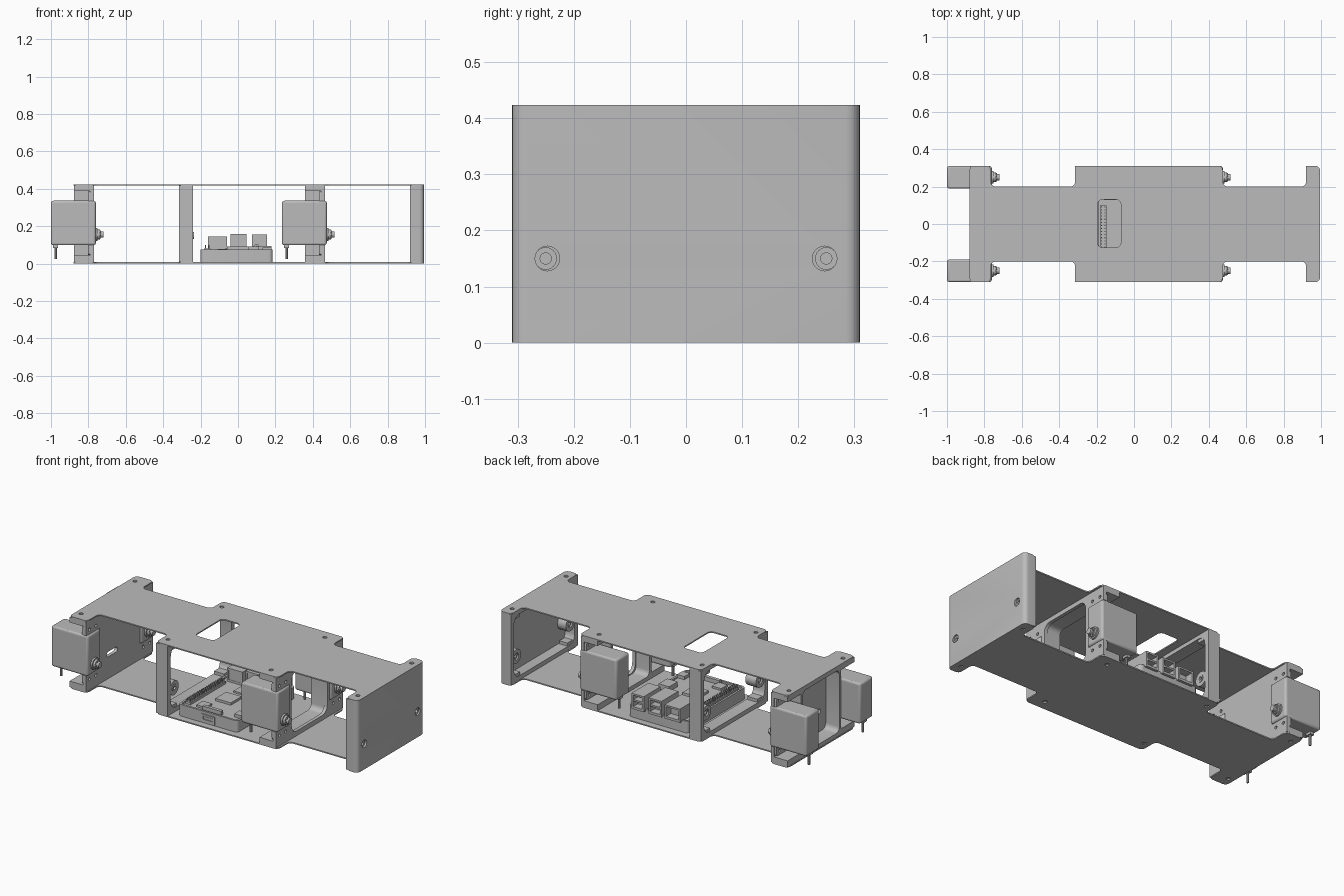
import bpy, bmesh, math
from mathutils import Matrix, Vector

if "Cube" in bpy.data.objects:
    bpy.data.objects.remove(bpy.data.objects["Cube"])

grey = bpy.data.materials.new("plain_grey")
grey.use_nodes = True
COLOUR = (0.5, 0.5, 0.5, 1)
grey.diffuse_color = COLOUR
grey.node_tree.nodes["Principled BSDF"].inputs["Base Color"].default_value = COLOUR

# Profile plane for each extrusion axis: x -> (y, z), y -> (x, z), z -> (x, y)
AXES = {"x": Matrix(((0, 0, 1, 0), (1, 0, 0, 0), (0, 1, 0, 0), (0, 0, 0, 1))),
        "y": Matrix(((1, 0, 0, 0), (0, 0, 1, 0), (0, 1, 0, 0), (0, 0, 0, 1))),
        "z": Matrix.Identity(4)}


def finish(mesh):
    bm = bmesh.new()
    bm.from_mesh(mesh)
    bmesh.ops.remove_doubles(bm, verts=bm.verts, dist=0.00005)
    bmesh.ops.recalc_face_normals(bm, faces=bm.faces)
    for f in bm.faces:
        f.smooth = True
        f.material_index = 0
    bm.to_mesh(mesh)
    bm.free()
    mesh.set_sharp_from_angle(angle=math.radians(32))
    mesh.materials.clear()
    mesh.materials.append(grey)


def baked(obj):
    return bpy.data.meshes.new_from_object(
        obj.evaluated_get(bpy.context.evaluated_depsgraph_get()))


def link(name, data):
    obj = bpy.data.objects.new(name, data)
    bpy.context.collection.objects.link(obj)
    return obj


def prism(name, loops, lo, hi, axis):
    """Extrude an outline with holes from lo to hi along an axis."""
    curve = bpy.data.curves.new(name, "CURVE")
    curve.dimensions = "2D"
    curve.fill_mode = "BOTH"
    curve.extrude = (hi - lo) / 2
    for loop in loops:
        spline = curve.splines.new("POLY")
        spline.points.add(len(loop) - 1)
        for point, (u, v) in zip(spline.points, loop):
            point.co = (u, v, 0, 1)
        spline.use_cyclic_u = True
    helper = link("outline_helper", curve)
    mesh = baked(helper)
    bpy.data.objects.remove(helper)
    mesh.transform(AXES[axis] @ Matrix.Translation((0, 0, (lo + hi) / 2)))
    finish(mesh)
    return link(name, mesh)


def rounded(points, r, steps=5):
    """Fillet every right-angled corner of an outline."""
    out = []
    for i, p in enumerate(points):
        p = Vector(p)
        u = (Vector(points[i - 1]) - p).normalized()
        v = (Vector(points[(i + 1) % len(points)]) - p).normalized()
        for k in range(steps + 1):
            a = math.pi / 2 * k / steps
            out.append(p + (u + v) * r - v * r * math.cos(a) - u * r * math.sin(a))
    return out


def rect(u0, u1, v0, v1):
    return [(u0, v0), (u1, v0), (u1, v1), (u0, v1)]


def circle(u, v, r, n=24):
    return [(u + r * math.cos(2 * math.pi * k / n), v + r * math.sin(2 * math.pi * k / n))
            for k in range(n)]


def box(name, x0, x1, y0, y1, z0, z1, bevel=0):
    obj = prism(name, [rect(x0, x1, y0, y1)], z0, z1, "z")
    if bevel:
        mod = obj.modifiers.new("soft_edges", "BEVEL")
        mod.width, mod.segments = bevel, 3
    return obj


def mirrored(half):
    """Close a y > 0 outline with its copy across y = 0."""
    return half + [(x, -y) for x, y in reversed(half)]


T, TOP, WIDE = 0.007, 0.424, 0.31

# Deck plates
outline = rounded(mirrored([
    (.995, WIDE), (.92, WIDE), (.92, .2), (.475, .2), (.475, WIDE), (-.315, WIDE),
    (-.315, .2), (-.765, .2), (-.765, WIDE), (-.88, WIDE)]), 0.025)
holes = [circle(x, s * .25, .012, 16) for x in (-.845, -.28, .39, .955) for s in (1, -1)]
window = rounded(rect(-.195, -.07, -.125, .13), .025)
prism("bottom_deck", [outline] + holes, 0, T, "z")
prism("top_deck", [outline, window] + holes, TOP - T, TOP, "z")

# Open bearing frames
for name, x0, x1, edge in (("middle_frame", -.315, -.24, WIDE), ("end_frame", .921, .982, .3)):
    prism(name, [rect(-edge, edge, T, TOP - T),
                 rounded(rect(-.282, .282, .032, .395), .05)], x0, x1, "x")
    for s in (1, -1):
        prism(name + "_bearing", [circle(s * .25, .15, .042), circle(s * .25, .15, .02)],
              x0 + .006, x1, "x")
        prism(name + "_bush", [circle(s * .25, .15, .02), circle(s * .25, .15, .01)],
              x0 + .015, x1 + .004, "x")
        for z0, z1 in ((T, .05), (.375, TOP - T)):
            box(name + "_screw_lug", x0 + .005, x1 - .005, *sorted((s * .22, s * .29)), z0, z1)

# End cover with wrapped sides and two pivot holes
corner = rounded([(.995, WIDE), (.9, WIDE)], 0) and rounded(
    rect(.87, .995, -WIDE, WIDE), .025)
wrap = [(max(p[0], .92), p[1]) for p in corner]
inner = [(.92, .285), (.982, .285), (.982, -.285), (.92, -.285)]
right = sorted((p for p in wrap if p[0] > .93), key=lambda p: p[1])
cover = prism("end_cover", [[(.92, -WIDE)] + right + [(.92, WIDE)] + inner], 0.004, TOP - .004, "z")
for s in (1, -1):
    cutter = prism("pivot_cutter", [circle(s * .247, .15, .022)], .95, 1.05, "x")
    cutter.hide_render = True
    mod = cover.modifiers.new("pivot_hole", "BOOLEAN")
    mod.object, mod.solver = cutter, "EXACT"
    cut = baked(cover)
    cover.modifiers.clear()
    finish(cut)
    cover.data = cut
    bpy.data.objects.remove(cutter)


# Servo frames: deep ribbed rim plus a thin mounting face
def notched(low, high):
    half = [(WIDE, T), (WIDE, low), (.188, low), (.188, high), (WIDE, high), (WIDE, TOP - T)]
    return half + [(-y, z) for y, z in reversed(half)]


for name, x1, opening in (("rear_servo_frame", -.77, rounded(rect(-.12, -.02, .135, .165), .014)),
                          ("middle_servo_frame", .465, rounded(rect(-.165, .165, .035, .392), .045))):
    prism(name + "_rim", [notched(.042, .387), rounded(rect(-.17, .17, .03, .396), .03)],
          x1 - .108, x1 - .002, "x")
    screws = [circle(s * .25 + d, z, .009, 12) for s in (1, -1) for d in (-.03, .03)
              for z in (.07, .362)]
    prism(name + "_face", [notched(.1, .335), opening] + screws, x1 - .02, x1, "x")


# Servos: body, mounting ears, output horn and cable
def servo(x, y):
    box("servo_body", x, x + .24, y - .06, y + .06, .098, .336, .012)
    prism("servo_ears", [rounded(rect(y - .055, y + .055, .046, .384), .012)]
          + [circle(y + d, z, .008, 12) for d in (-.03, .03) for z in (.07, .362)],
          x + .198, x + .212, "x")
    for part, r, a, b in (("collar", .034, .235, .25), ("horn_disc", .026, .25, .263),
                          ("horn_hub", .017, .263, .28)):
        prism("servo_" + part, [circle(y, .155, r)], x + a, x + b, "x")
    for k in range(6):
        t = math.pi * k / 3
        prism("horn_screw", [circle(y + .019 * math.cos(t), .155 + .019 * math.sin(t), .005, 8)],
              x + .26, x + .268, "x")
    box("cable_plug", x + .012, x + .038, y - .018, y + .018, .084, .1)
    prism("cable", [circle(x + .025, y, .007, 10)], .025, .09, "z")


for x in (-1, .235):
    for s in (1, -1):
        servo(x, s * .25)

# Electronics tray
prism("tray_wall", [rounded(rect(-.2, .185, -.27, .27), .02),
                    rounded(rect(-.188, .173, -.258, .258), .012)], T, .075, "z")
box("tray_floor", -.19, .175, -.26, .26, T, .018)
box("circuit_board", -.187, .172, -.257, .257, .058, .066)
prism("card_slot", [rect(-.048, .04, .012, .06), rect(-.036, .028, .03, .05)], -.275, -.25, "y")
box("memory_card", -.034, .026, -.272, -.2, .034, .046)

# Sockets on the board's back edge
for name, x0, x1, top in (("network_socket", -.16, -.06, .145), ("upper_port", -.04, .045, .158),
                          ("side_port", .075, .155, .155)):
    box(name + "_core", x0 + .004, x1 - .004, .13, .24, .064, top - .004)
    prism(name, [rect(x0, x1, .064, top), rect(x0 + .01, x1 - .01, .078, top - .01)],
          .128, .285, "y")
    if name != "network_socket":
        box(name + "_divider", x0 + .008, x1 - .008, .23, .28, .108, .118)

# Chips, pin header and side connectors
box("processor", -.07, .03, -.11, -.01, .064, .08)
box("memory_chip", -.05, .02, .03, .1, .064, .076)
box("radio_chip", -.11, -.05, -.23, -.17, .064, .078)
box("ribbon_connector", -.06, .06, -.245, -.225, .064, .09)
box("camera_connector", .05, .16, .06, .08, .064, .09)
box("video_socket", .11, .178, -.08, .0, .064, .095)
box("power_socket", .13, .178, -.22, -.17, .064, .085)
prism("audio_jack", [circle(.1, .083, .02, 16), circle(.1, .083, .01, 16)], .095, .125, "y")
box("pin_header", -.182, -.148, -.23, .1, .064, .08)
for i in range(20):
    for x in (-.174, -.156):
        y = -.222 + i * .0165
        box("header_pin", x - .003, x + .003, y - .003, y + .003, .078, .098)
